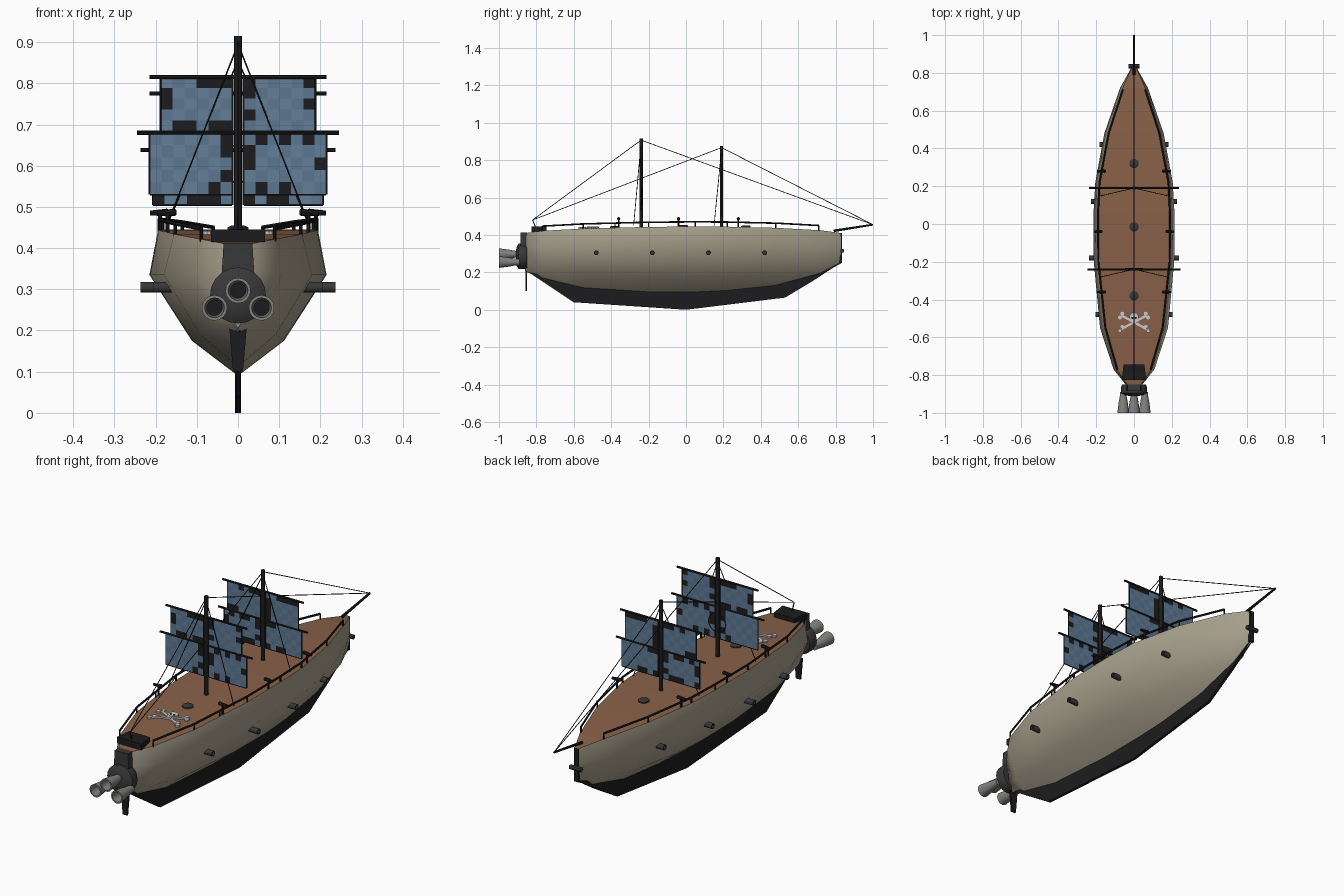
import bpy, bmesh, math, random
from mathutils import Vector

if "Cube" in bpy.data.objects:
    bpy.data.objects.remove(bpy.data.objects["Cube"])

random.seed(4)


def material(name, r, g, b):
    m = bpy.data.materials.new(name)
    m.diffuse_color = (r, g, b, 1)
    m.use_nodes = True
    m.node_tree.nodes["Principled BSDF"].inputs["Base Color"].default_value = m.diffuse_color
    return m


HULL = material("hull_paint", 0.40, 0.36, 0.27)
WOOD = material("deck_wood", 0.25, 0.12, 0.065)
BLACK = material("black_trim", 0.012, 0.012, 0.013)
DARK = material("dark_metal", 0.04, 0.04, 0.042)
STEEL = material("steel", 0.22, 0.22, 0.21)
BLUE_A = material("sail_blue", 0.10, 0.18, 0.28)
BLUE_B = material("sail_pale_blue", 0.125, 0.21, 0.31)
BONE = material("bone_white", 0.65, 0.65, 0.65)


def mesh(name, verts, faces, mats, smooth=None):
    me = bpy.data.meshes.new(name)
    me.from_pydata([tuple(v) for v in verts], [], faces)
    bm = bmesh.new()
    bm.from_mesh(me)
    bmesh.ops.recalc_face_normals(bm, faces=bm.faces)
    bm.to_mesh(me)
    bm.free()
    ob = bpy.data.objects.new(name, me)
    bpy.context.collection.objects.link(ob)
    for m in mats if isinstance(mats, list) else [mats]:
        me.materials.append(m)
    if smooth:
        bpy.ops.object.select_all(action='DESELECT')
        ob.select_set(True)
        bpy.context.view_layer.objects.active = ob
        bpy.ops.object.shade_smooth_by_angle(angle=math.radians(smooth))
    return ob


def lathe(name, a, b, profile, mat, n=12):
    """Rings of (distance fraction, radius) along the line a-b."""
    a, b = Vector(a), Vector(b)
    q = (b - a).to_track_quat('Z', 'Y')
    verts, faces = [], []
    for t, r in profile:
        for k in range(n):
            w = 2 * math.pi * k / n
            verts.append(a.lerp(b, t) + q @ Vector((r * math.cos(w), r * math.sin(w), 0)))
    for i in range(len(profile) - 1):
        for k in range(n):
            j = (k + 1) % n
            faces.append((i * n + k, i * n + j, i * n + n + j, i * n + n + k))
    faces += [tuple(range(n)), tuple(range(len(verts) - n, len(verts)))]
    return mesh(name, verts, faces, mat, 40)


def tube(name, a, b, r, mat=BLACK, n=8):
    return lathe(name, a, b, [(0, r), (1, r)], mat, n)


def prism(name, outline, axis, lo, hi, mat):
    """Extrude a 2D outline along the given axis."""
    verts = []
    for d in (lo, hi):
        for p in outline:
            v = list(p)
            v.insert(axis, d)
            verts.append(v)
    n = len(outline)
    faces = [tuple(range(n)), tuple(range(n, 2 * n))]
    faces += [(k, (k + 1) % n, n + (k + 1) % n, n + k) for k in range(n)]
    return mesh(name, verts, faces, mat)


# hull stations: y, deck half width, deck z, beam, beam z, chine, chine z, bottom z
ST = [(-0.86, .030, .410, .036, .340, .024, .250, .205),
      (-0.77, .092, .422, .108, .338, .058, .215, .165),
      (-0.55, .155, .434, .180, .335, .092, .190, .112),
      (-0.20, .192, .443, .213, .335, .110, .176, .090),
      (0.05, .194, .445, .215, .335, .112, .175, .090),
      (0.22, .186, .444, .205, .336, .105, .180, .098),
      (0.48, .138, .438, .157, .338, .082, .200, .125),
      (0.72, .060, .425, .074, .342, .042, .232, .190),
      (0.83, .010, .410, .013, .345, .010, .290, .248)]
verts, faces = [], []
for y, dw, dz, bw, bz, cw, cz, kz in ST:
    side = [(dw, dz), (bw, bz), (cw, cz)]
    verts += [(x, y, z) for x, z in side] + [(0, y, kz)]
    verts += [(-x, y, z) for x, z in reversed(side)]
for i in range(len(ST) - 1):
    for k in range(6):
        a = i * 7 + k
        faces.append((a, a + 1, a + 8, a + 7))
faces += [tuple(range(7)), tuple(range(len(verts) - 7, len(verts)))]
mesh("hull", verts, faces, HULL, 60)

# deck
dv = [(s * p[1], p[0], p[2]) for p in ST for s in (-1, 1)]
mesh("deck", dv, [(2 * i, 2 * i + 1, 2 * i + 3, 2 * i + 2) for i in range(len(ST) - 1)], WOOD)


def deck_at(y):
    for p, q in zip(ST, ST[1:]):
        if p[0] <= y <= q[0]:
            t = (y - p[0]) / (q[0] - p[0])
            return [p[k] + t * (q[k] - p[k]) for k in range(8)]


# keel, bow post, rudder, stern box
prism("keel", [(-.84, .20), (-.6, .04), (0, 0), (.53, .065), (.68, .155), (.825, .25),
               (.48, .15), (0, .11), (-.55, .135)], 0, -.007, .007, BLACK)
prism("bow_post", [(-.012, .25), (.012, .25), (.012, .41), (-.012, .41)], 1, .822, .834, BLACK)
prism("rudder", [(-.012, .10), (.012, .10), (.021, .205), (0, .195), (-.021, .205)], 1, -.858, -.85, BLACK)
prism("stern_box", [(-.065, -.825), (.065, -.825), (.055, -.745), (-.055, -.745)], 2, .415, .445, BLACK)
prism("stern_strap", [(-.04, .33), (.04, .33), (.035, .412), (-.035, .412)], 1, -.885, -.85, DARK)

# engine and its three hollow nozzles
lathe("engine_hub", (0, -.85, .285), (0, -.91, .285),
      [(0, .062), (.2, .068), (.75, .068), (.92, .05), (1, .03)], DARK, 20)
for x, z in ((0, .297), (-.057, .255), (.057, .255)):
    lathe("nozzle", (x, -.89, z), (x, -1, z),
          [(0, .017), (.2, .018), (.55, .025), (1, .031), (1, .024), (.5, .019)], STEEL, 16)
    tube("nozzle_throat", (x, -.94, z), (x, -.946, z), .021, BLACK, 16)

# hatches on the deck
for y in (-.38, -.015, .32):
    z = deck_at(y)[2]
    lathe("deck_hatch", (0, y, z - .005), (0, y, z + .01), [(0, .025), (.7, .025), (1, .017)], DARK, 16)

# crossed bones and skull on the deck
for s in (-1, 1):
    a, b = (-.065 * s, -.555, .4395), (.065 * s, -.485, .4415)
    d = [(a[0], a[1]), (b[0], b[1])]
    prism("bone", [(d[0][0], d[0][1] - .007), (d[1][0], d[1][1] - .007),
                   (d[1][0], d[1][1] + .007), (d[0][0], d[0][1] + .007)], 2, .432, .441, BONE)
    for x, y in d:
        for dx, dy in ((1, -.010), (-.3, .010)):
            e = math.copysign(.010, x) * dx
            tube("bone_end", (x + e, y + dy, .43), (x + e, y + dy, .442), .011, BONE)
tube("skull", (0, -.492, .432), (0, -.492, .445), .024, BONE, 14)
prism("jaw", [(-.013, -.53), (.013, -.53), (.013, -.50), (-.013, -.50)], 2, .432, .444, BONE)
for x in (-.009, .009):
    tube("eye_socket", (x, -.497, .44), (x, -.497, .446), .006, BLACK)

# railings, hull cannons and swivel guns on both sides
RAIL = [-.77, -.55, -.38, -.2, .05, .22, .48, .71]
for s in (-1, 1):
    pts = []
    for y in RAIL:
        p = deck_at(y)
        pts.append(Vector((s * (p[1] - .003), y, p[2] + .025)))
    for a, b in zip(pts, pts[1:]):
        tube("rail", a, b, .005, n=6)
    for p in pts:
        tube("rail_post", p - Vector((0, 0, .035)), p, .004, n=6)
    for y, x in ((-.48, .205), (-.18, .237), (.12, .228), (.42, .182)):
        lathe("hull_cannon", (s * (x - .08), y, .305), (s * x, y, .305),
              [(0, .013), (1, .013), (1, .008), (.8, .008)], DARK)
    for y in (-.36, -.04, .28):
        p = deck_at(y)
        x = s * (p[1] - .004)
        tube("swivel_post", (x, y, p[2]), (x, y, .482), .005, n=6)
        lathe("swivel_gun", (x - s * .022, y, .487), (x + s * .024, y, .485),
              [(0, .005), (.1, .009), (1, .006)], BLACK, 8)
    tube("bow_knob", (0, .835, .315), (s * .03, .835, .315), .011, DARK)


def sail(name, y, x0, x1, z0, z1, nx, nz):
    """Chequered cloth with random black patches on its border and a dark hem."""
    verts = [(x0 + (x1 - x0) * i / nx, y, z0 + (z1 - z0) * j / nz)
             for j in range(nz + 1) for i in range(nx + 1)]
    faces, idx = [], []
    for j in range(nz):
        for i in range(nx):
            a = j * (nx + 1) + i
            faces.append((a, a + 1, a + nx + 2, a + nx + 1))
            edge = i in (0, nx - 1) or j in (0, nz - 1)
            idx.append(2 if edge and random.random() < .3 else (i + j) % 2)
    ob = mesh(name, verts, faces, [BLUE_A, BLUE_B, BLACK])
    ob.data.polygons.foreach_set("material_index", idx)
    m = ob.modifiers.new("thickness", 'SOLIDIFY')
    m.thickness, m.offset = .004, 0
    c = [(x0, y, z1), (x0, y, z0), (x1, y, z0), (x1, y, z1)]
    for a, b in zip(c, c[1:]):
        tube(name + "_hem", a, b, .003, n=6)


# masts with yards, sails and shrouds
BOW_TIP, STERN = (0, 1, .455), (0, -.82, .48)
for name, y, top, zu, zl, zb, wide in (("front", -.24, .915, .815, .68, .53, .245),
                                       ("rear", .19, .875, .775, .638, .505, .237)):
    tube(name + "_mast", (0, y, .43), (0, y, top), .0095, n=10)
    tube(name + "_upper_yard", (-.215, y, zu), (.215, y, zu), .005)
    tube(name + "_lower_yard", (-wide, y, zl), (wide, y, zl), .005)
    for s in (-1, 1):
        sail(name + "_upper_sail", y, s * .014, s * .188, zl + .004, zu, 6, 5)
        sail(name + "_lower_sail", y, s * .014, s * (wide - .031), zb, zl, 7, 5)
        tube(name + "_shroud", (0, y, top - .02), (s * .175, y - .04, .45), .002, n=5)
    tube(name + "_bow_stay", (0, y, top - .008), BOW_TIP, .002, n=5)
    tube(name + "_stern_stay", (0, y, top - .008), STERN, .002, n=5)
tube("stay_post", (0, -.80, .43), STERN, .003, n=6)
lathe("bowsprit", (0, .79, .422), BOW_TIP, [(0, .007), (1, .005)], BLACK, 8)

# thin ring on the front mast
bpy.ops.mesh.primitive_torus_add(major_radius=.045, minor_radius=.002, major_segments=28,
                                 minor_segments=6, location=(0, -.235, .605),
                                 rotation=(math.pi / 2, 0, 0))
bpy.context.object.name = "mast_ring"
bpy.context.object.data.materials.append(BLACK)
